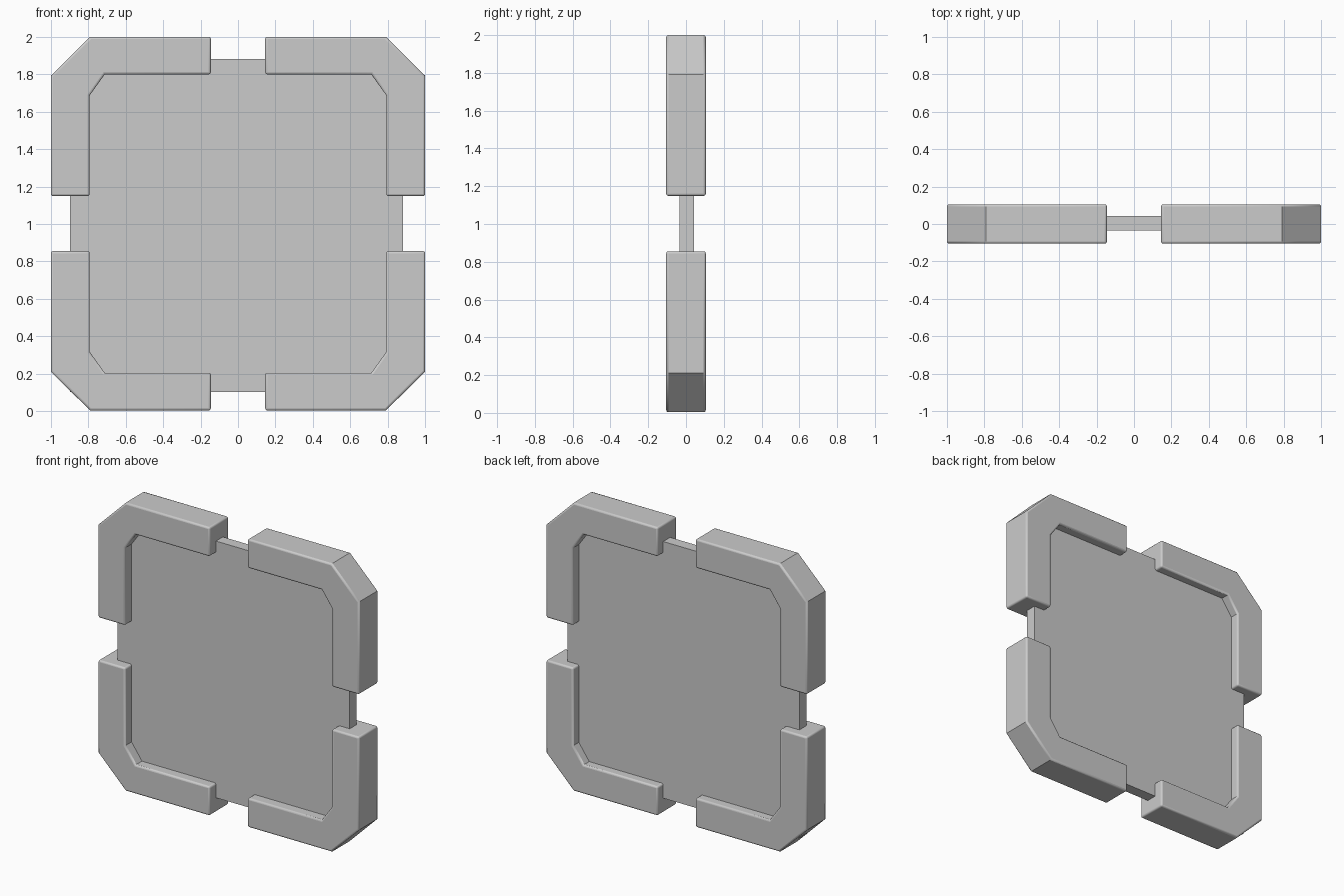
import bpy, bmesh

if "Cube" in bpy.data.objects:
    bpy.data.objects.remove(bpy.data.objects["Cube"])

CZ = 1.002  # height of the panel's centre


def add_object(name, bm, location):
    bmesh.ops.recalc_face_normals(bm, faces=bm.faces)
    mesh = bpy.data.meshes.new(name)
    bm.to_mesh(mesh)
    bm.free()
    obj = bpy.data.objects.new(name, mesh)
    obj.location = location
    bpy.context.collection.objects.link(obj)
    return obj


# Thin square plate, set slightly off centre inside the frame
bm = bmesh.new()
bmesh.ops.create_cube(bm, size=1)
bmesh.ops.scale(bm, vec=(1.778, 0.076, 1.778), verts=bm.verts)
add_object("centre_plate", bm, (-0.009, 0.004, 0.992))

# L-shaped corner bracket profile (x, z), extruded in y
profile = [(0.145, 0.998), (0.79, 0.998), (1.0, 0.79), (1.0, 0.147),
           (0.792, 0.147), (0.792, 0.685), (0.712, 0.797), (0.145, 0.797)]
bm = bmesh.new()
face = bm.faces.new([bm.verts.new((x, -0.105, z)) for x, z in profile])
ext = bmesh.ops.extrude_face_region(bm, geom=[face])
verts = [g for g in ext["geom"] if isinstance(g, bmesh.types.BMVert)]
bmesh.ops.translate(bm, vec=(0, 0.21, 0), verts=verts)
bracket = add_object("corner_brackets", bm, (0, 0, CZ))

# Soft edges, then mirrored to all four corners
bevel = bracket.modifiers.new("soft_edges", 'BEVEL')
bevel.width = 0.012
bevel.segments = 3
bevel.limit_method = 'ANGLE'
bevel.angle_limit = 1.05
mirror = bracket.modifiers.new("four_corners", 'MIRROR')
mirror.use_axis = (True, False, True)
mirror.use_mirror_merge = False

bpy.ops.object.select_all(action='DESELECT')
bracket.select_set(True)
bpy.context.view_layer.objects.active = bracket
bpy.ops.object.shade_smooth_by_angle(angle=0.6)
